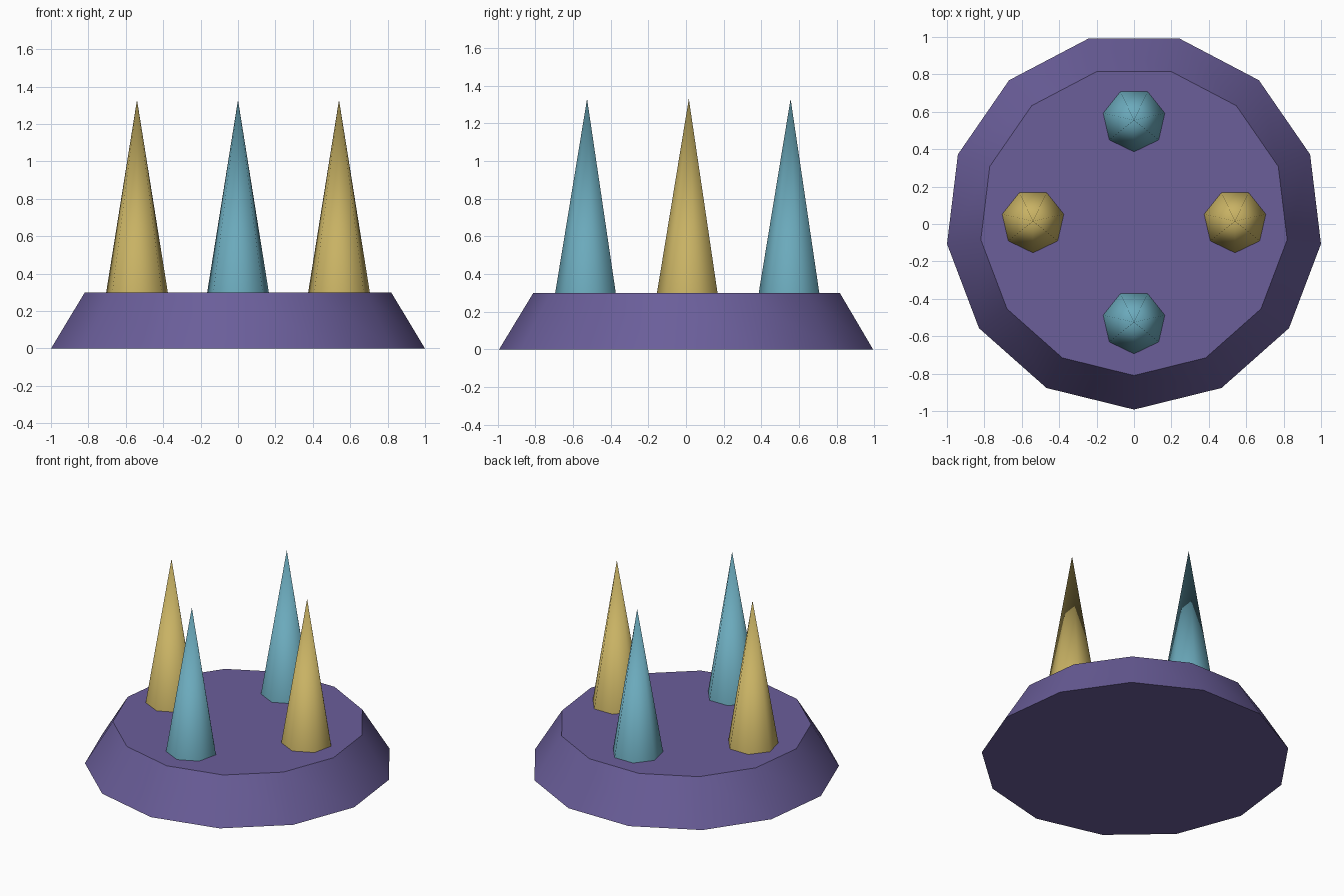
import bpy
from math import radians, pi

if "Cube" in bpy.data.objects:
    bpy.data.objects.remove(bpy.data.objects["Cube"])

CY = 0.015  # odd-sided base: its axis sits slightly behind the bounding-box centre


def material(name, rgb):
    m = bpy.data.materials.new(name)
    m.diffuse_color = (*rgb, 1)
    m.use_nodes = True
    m.node_tree.nodes["Principled BSDF"].inputs["Base Color"].default_value = m.diffuse_color
    return m


def cone(name, sides, r1, r2, x, y, z0, z1, mat, angle):
    """Upright cone or frustum with one corner pointing to the front."""
    bpy.ops.mesh.primitive_cone_add(vertices=sides, radius1=r1, radius2=r2,
                                    depth=z1 - z0, location=(x, y, (z0 + z1) / 2),
                                    rotation=(0, 0, pi))
    ob = bpy.context.object
    ob.name = name
    ob.data.materials.append(mat)
    bpy.ops.object.shade_smooth_by_angle(angle=radians(angle))
    return ob


purple = material("purple", (0.145, 0.112, 0.323))
teal = material("teal", (0.147, 0.40, 0.50))
gold = material("gold", (0.578, 0.445, 0.127))

# Thirteen-sided tapered base
cone("base", 13, 1.007, 0.825, 0, CY, 0, 0.3, purple, 30)

# Four seven-sided spikes around the centre, softly shaded around their sides
for name, x, y, mat in (("spike_right", 0.54, 0, gold), ("spike_left", -0.54, 0, gold),
                        ("spike_back", 0, 0.54, teal), ("spike_front", 0, -0.54, teal)):
    cone(name, 7, 0.169, 0, x, y + CY, 0.3, 1.33, mat, 60)
